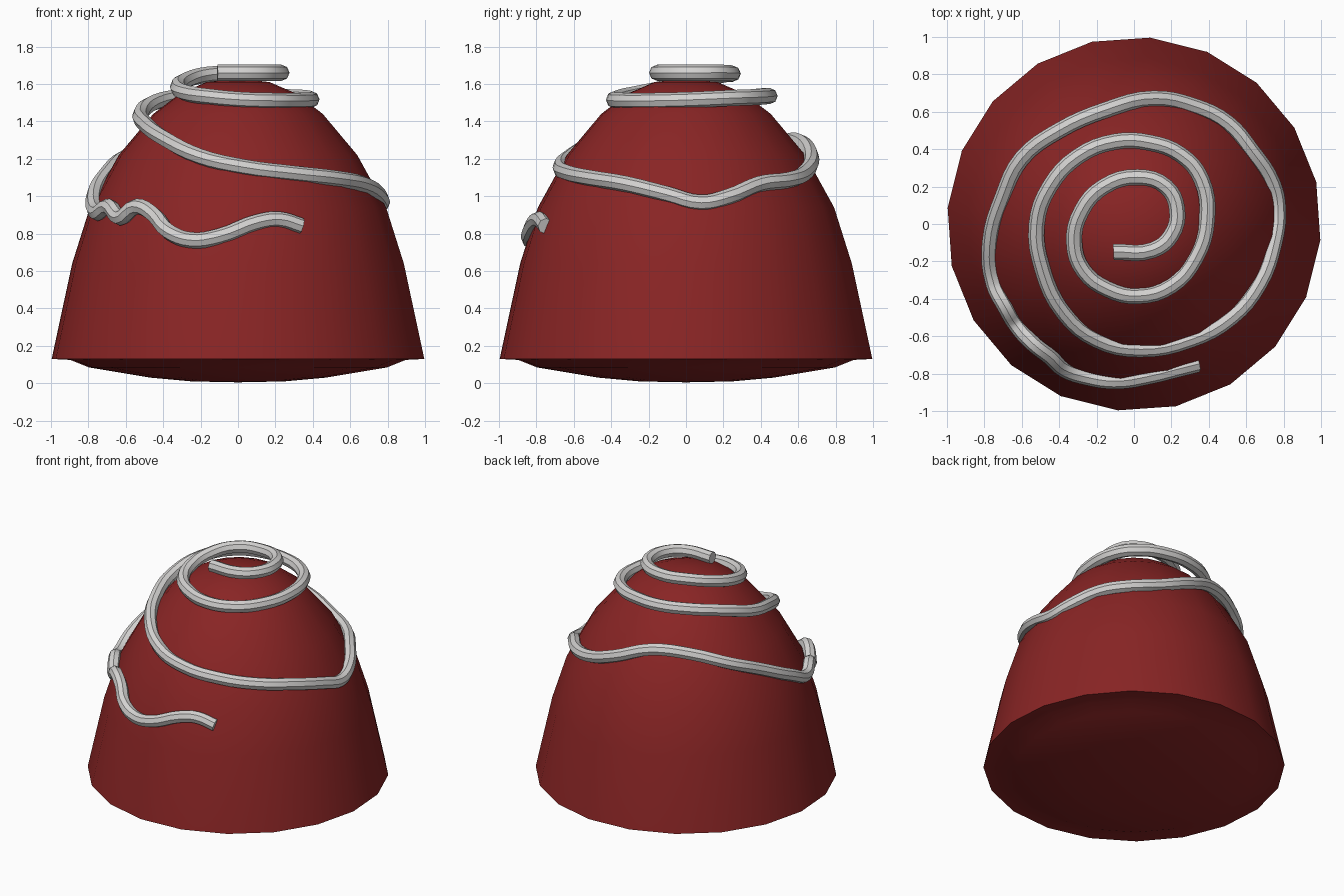
import bpy, bmesh, math

cube = bpy.data.objects.get("Cube")
if cube:
    bpy.data.objects.remove(cube, do_unlink=True)


def material(name, rgb):
    m = bpy.data.materials.new(name)
    m.use_nodes = True
    m.diffuse_color = (*rgb, 1)
    m.node_tree.nodes["Principled BSDF"].inputs["Base Color"].default_value = (*rgb, 1)
    return m


def activate(ob):
    bpy.ops.object.select_all(action='DESELECT')
    ob.select_set(True)
    bpy.context.view_layer.objects.active = ob


def lathe(name, profile, sides, turn, mat):
    """Revolve (radius, z) points around z; radius 0 closes an end."""
    bm = bmesh.new()
    rings = []
    for r, z in profile:
        if r == 0:
            rings.append([bm.verts.new((0, 0, z))] * sides)
        else:
            angles = [turn + 2 * math.pi * i / sides for i in range(sides)]
            rings.append([bm.verts.new((r * math.cos(a), r * math.sin(a), z)) for a in angles])
    for low, high in zip(rings, rings[1:]):
        for i in range(sides):
            j = (i + 1) % sides
            corners = list(dict.fromkeys((low[i], low[j], high[j], high[i])))
            bm.faces.new(corners)
    bmesh.ops.recalc_face_normals(bm, faces=bm.faces)
    mesh = bpy.data.meshes.new(name)
    bm.to_mesh(mesh)
    bm.free()
    mesh.materials.append(mat)
    ob = bpy.data.objects.new(name, mesh)
    bpy.context.collection.objects.link(ob)
    activate(ob)
    bpy.ops.object.shade_smooth_by_angle(angle=math.radians(35))
    return ob


def tube(name, points, radius, mat):
    """Smooth eight-sided tube with closed ends through the given points."""
    cu = bpy.data.curves.new(name, 'CURVE')
    cu.dimensions = '3D'
    cu.twist_mode = 'Z_UP'
    cu.bevel_depth = radius
    cu.bevel_resolution = 2
    cu.resolution_u = 4
    cu.use_fill_caps = True
    sp = cu.splines.new('BEZIER')
    sp.bezier_points.add(len(points) - 1)
    for bp, co in zip(sp.bezier_points, points):
        bp.co = co
        bp.handle_left_type = bp.handle_right_type = 'AUTO'
    cu.materials.append(mat)
    ob = bpy.data.objects.new(name, cu)
    bpy.context.collection.objects.link(ob)
    activate(ob)
    bpy.ops.object.convert(target='MESH')
    bpy.ops.object.shade_smooth_by_angle(angle=math.radians(35))
    return ob


red = material("dark red", (0.25, 0.018, 0.018))
grey = material("light grey", (0.65, 0.64, 0.63))

# Domed body with a shallow rounded underside
lathe("body", [(0, 0.005), (0.25, 0.01), (0.47, 0.03), (0.8, 0.085), (0.9, 0.125), (1, 0.13),
               (0.89, 0.64), (0.795, 0.94), (0.64, 1.22), (0.455, 1.44), (0.31, 1.55),
               (0.17, 1.61), (0, 1.63)], 20, math.radians(-5), red)

# Upper spiral: two turns around the crown
crown = [(-0.11, -0.15, 1.66), (0.1, -0.14, 1.66), (0.2, -0.06, 1.66), (0.23, 0.08, 1.66),
         (0.17, 0.2, 1.66), (0.02, 0.25, 1.655), (-0.16, 0.2, 1.65), (-0.28, 0.07, 1.62),
         (-0.32, -0.1, 1.58), (-0.27, -0.25, 1.55), (-0.14, -0.35, 1.53), (0.02, -0.385, 1.515),
         (0.2, -0.33, 1.51), (0.33, -0.18, 1.51), (0.39, 0.02, 1.515), (0.36, 0.24, 1.525),
         (0.25, 0.37, 1.53), (0.08, 0.435, 1.535), (-0.1, 0.44, 1.535), (-0.3, 0.36, 1.53)]

# Middle turn around the shoulder
shoulder = [(-0.45, 0.2, 1.5), (-0.52, 0, 1.44), (-0.49, -0.24, 1.38), (-0.38, -0.47, 1.3),
            (-0.2, -0.62, 1.21), (0.03, -0.67, 1.155), (0.3, -0.62, 1.12), (0.52, -0.5, 1.095),
            (0.67, -0.32, 1.065), (0.75, -0.1, 1.01), (0.77, 0.08, 0.965), (0.74, 0.22, 0.995),
            (0.63, 0.39, 1.065), (0.5, 0.54, 1.085), (0.32, 0.63, 1.12), (0.1, 0.67, 1.2),
            (-0.15, 0.61, 1.29), (-0.4, 0.5, 1.28), (-0.6, 0.35, 1.21), (-0.7, 0.15, 1.12)]

# Loose wavy tail at the front
tail = [(-0.77, -0.1, 1.0), (-0.75, -0.32, 0.91), (-0.69, -0.44, 0.945), (-0.63, -0.54, 0.885),
        (-0.54, -0.64, 0.945), (-0.45, -0.71, 0.9), (-0.37, -0.78, 0.81), (-0.25, -0.82, 0.765),
        (-0.1, -0.84, 0.785), (0.1, -0.81, 0.86), (0.22, -0.78, 0.875), (0.34, -0.75, 0.84)]

tube("spiral_trim", crown + shoulder + tail, 0.043, grey)
